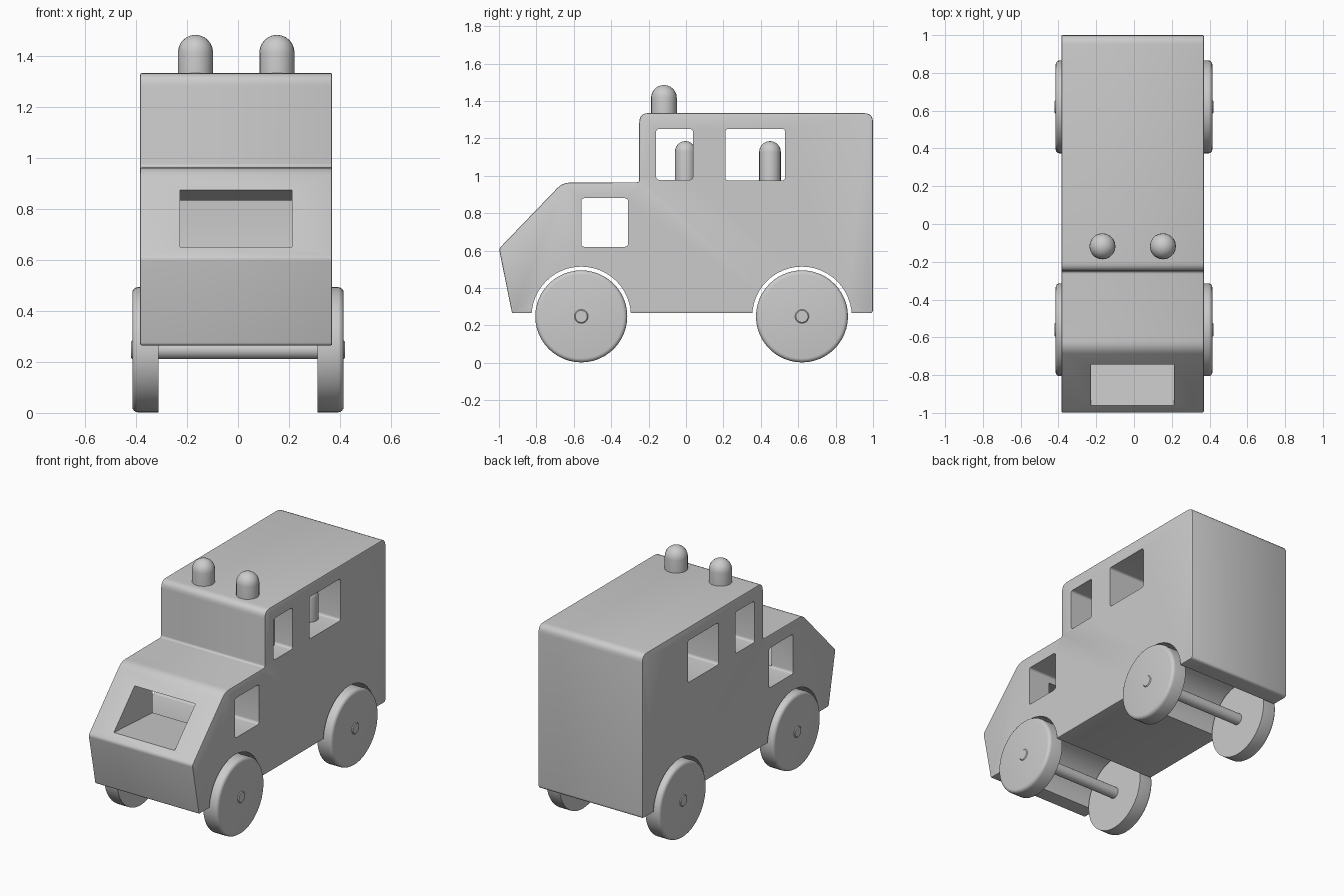
import bpy, bmesh, math
from mathutils import Vector, Matrix

if "Cube" in bpy.data.objects:
    bpy.data.objects.remove(bpy.data.objects["Cube"])

GREY = (0.6, 0.6, 0.6, 1)
mat = bpy.data.materials.new("plain grey")
mat.use_nodes = True
mat.diffuse_color = GREY
mat.node_tree.nodes["Principled BSDF"].inputs["Base Color"].default_value = GREY

MID = -0.007          # body centre line
HALF = 0.377          # body half width


def finish(bm, name):
    bmesh.ops.remove_doubles(bm, verts=bm.verts, dist=1e-5)
    bmesh.ops.recalc_face_normals(bm, faces=bm.faces)
    mesh = bpy.data.meshes.new(name)
    bm.to_mesh(mesh)
    bm.free()
    mesh.materials.append(mat)
    obj = bpy.data.objects.new(name, mesh)
    bpy.context.collection.objects.link(obj)
    return obj


def smooth(obj):
    bpy.ops.object.select_all(action='DESELECT')
    obj.select_set(True)
    bpy.context.view_layer.objects.active = obj
    bpy.ops.object.shade_smooth_by_angle(angle=math.radians(35))


def fillet(corners, steps=5):
    """Round each (y, z, radius) corner of a profile."""
    out = []
    for i, (y, z, r) in enumerate(corners):
        p = Vector((y, z))
        if r == 0:
            out.append(p)
            continue
        a = p + (Vector(corners[i - 1][:2]) - p).normalized() * r
        b = p + (Vector(corners[(i + 1) % len(corners)][:2]) - p).normalized() * r
        for k in range(steps + 1):
            t = k / steps
            out.append(a * (1 - t) ** 2 + p * 2 * t * (1 - t) + b * t * t)
    return out


def prism(name, outline, x0, x1, edge=0):
    """Extrude a side profile across the width."""
    bm = bmesh.new()
    face = bm.faces.new([bm.verts.new((x0, p[0], p[1])) for p in outline])
    ext = bmesh.ops.extrude_face_region(bm, geom=[face])["geom"]
    moved = [v for v in ext if isinstance(v, bmesh.types.BMVert)]
    bmesh.ops.translate(bm, verts=moved, vec=(x1 - x0, 0, 0))
    bmesh.ops.recalc_face_normals(bm, faces=bm.faces)
    if edge:
        rim = [e for e in bm.edges if abs(e.verts[0].co.x - e.verts[1].co.x) < 1e-6]
        bmesh.ops.bevel(bm, geom=rim, offset=edge, segments=2, affect='EDGES', profile=0.5)
    return finish(bm, name)


def lathe(name, profile, matrix, segments):
    """Spin a (radius, height) profile round its own z axis."""
    bm = bmesh.new()
    verts = [bm.verts.new((r, 0, h)) for r, h in profile]
    edges = [bm.edges.new(pair) for pair in zip(verts, verts[1:])]
    bmesh.ops.spin(bm, geom=verts + edges, axis=(0, 0, 1), cent=(0, 0, 0),
                   angle=math.tau, steps=segments)
    bm.transform(matrix)
    obj = finish(bm, name)
    smooth(obj)
    return obj


def cut(target, cutter):
    mod = target.modifiers.new("cut", 'BOOLEAN')
    mod.operation = 'DIFFERENCE'
    mod.solver = 'EXACT'
    mod.object = cutter
    bpy.context.view_layer.objects.active = target
    bpy.ops.object.modifier_apply(modifier=mod.name)
    bpy.data.objects.remove(cutter)


# Solid body: stepped cab and box
body = prism("body", fillet([
    (-0.93, 0.265, 0.012), (-1.0, 0.61, 0.015), (-0.66, 0.963, 0.04),
    (-0.25, 0.965, 0.015), (-0.25, 1.335, 0.05), (1.0, 1.335, 0.05),
    (1.0, 0.265, 0.02)]), MID - HALF, MID + HALF, edge=0.006)

# Wheel arches running right through
AXLES = {"front": -0.56, "rear": 0.62}
AXLE_Z = 0.248
for y in AXLES.values():
    arch = [(y + 0.266 * math.cos(a), AXLE_Z + 0.266 * math.sin(a))
            for a in (math.tau * k / 48 for k in range(48))]
    cut(body, prism("arch_cutter", arch, -0.6, 0.6))

# Side windows running right through
for y0, y1, z0, z1 in ((-0.56, -0.31, 0.62, 0.88),
                       (-0.16, 0.037, 0.978, 1.25),
                       (0.21, 0.53, 0.975, 1.25)):
    hole = fillet([(y0, z0, 0.018), (y1, z0, 0.018), (y1, z1, 0.018), (y0, z1, 0.018)], 4)
    cut(body, prism("window_cutter", hole, -0.6, 0.6))

# Windscreen opening into the lower window tunnel
cut(body, prism("windscreen_cutter",
                [(-1.1, 0.66), (-0.5, 0.625), (-0.5, 0.82), (-1.1, 0.955)],
                MID - 0.22, MID + 0.22))
smooth(body)

# Wheels with rounded outer rims, and axles
TURN = Matrix.Rotation(math.pi / 2, 4, 'Y')
R = 0.246
for end, y in AXLES.items():
    place = Matrix.Translation((0, y, AXLE_Z)) @ TURN
    for side, s in (("left", 1), ("right", -1)):
        rim = [(R - 0.022 + 0.022 * math.cos(a), 0.393 + 0.022 * math.sin(a))
               for a in (math.pi / 2 * k / 4 for k in range(5))]
        profile = [(0, 0.312), (R, 0.312)] + rim + [(0, 0.415)]
        lathe(f"{end}_{side}_wheel", [(r, h * s) for r, h in profile], place, 48)
    lathe(f"{end}_axle", [(0, -0.42), (0.032, -0.42), (0.037, -0.415),
                          (0.037, 0.415), (0.032, 0.42), (0, 0.42)], place, 24)


# Domed pegs: roof lamps and seated figures
def peg(name, x, y, base, top, r):
    dome = [(r * math.cos(a), top - r + r * math.sin(a))
            for a in (math.pi / 2 * k / 6 for k in range(7))]
    lathe(name, [(0, base), (r, base)] + dome,
          Matrix.Translation((x, y, 0)), 20)


for side, s in (("left", 1), ("right", -1)):
    peg(f"{side}_roof_lamp", MID + s * 0.16, -0.118, 1.325, 1.485, 0.069)
    peg(f"{side}_front_figure", MID + s * 0.205, -0.003, 0.965, 1.185, 0.056)
    peg(f"{side}_rear_figure", MID + s * 0.205, 0.449, 0.965, 1.185, 0.058)
